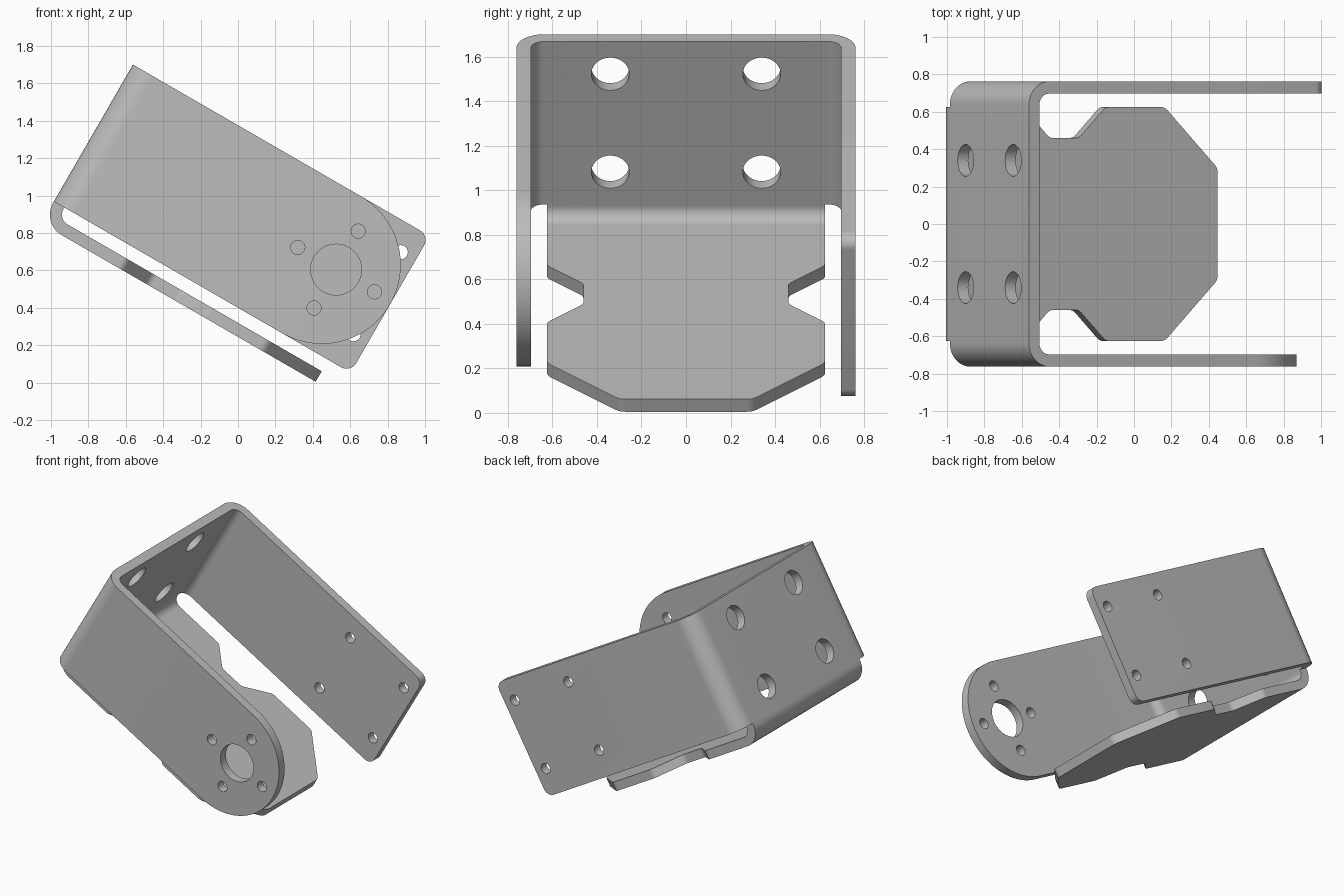
import bpy, bmesh, math
from mathutils import Vector

if "Cube" in bpy.data.objects:
    bpy.data.objects.remove(bpy.data.objects["Cube"])

# Bracket dimensions, in a frame that is tilted at the end
TILT = math.radians(30)
T = 0.065                      # sheet thickness
R_OUT, R_IN = 0.125, 0.06      # bend radii
BACK, END = -1.337, 0.495      # back face and arm tips
LOW, HIGH = 0.347, 1.192       # lower and upper arm edges
MID = (LOW + HIGH) / 2
HALF = 0.762                   # half width over the arms
FLOOR = 0.212                  # underside of the flange

grey = bpy.data.materials.new("metal_grey")
grey.use_nodes = True
colour = (0.5, 0.5, 0.5, 1)
grey.diffuse_color = colour
grey.node_tree.nodes["Principled BSDF"].inputs["Base Color"].default_value = colour


def rounded(corners, steps=12):
    """Outline from (a, b, radius) corners, with an arc at each radius."""
    out = []
    for i, (a, b, r) in enumerate(corners):
        p = Vector((a, b))
        if r == 0:
            out.append(p)
            continue
        d1 = (Vector(corners[i - 1][:2]) - p).normalized()
        d2 = (Vector(corners[(i + 1) % len(corners)][:2]) - p).normalized()
        half = d1.angle(d2) / 2
        centre = p + (d1 + d2).normalized() * (r / math.sin(half))
        s = p + d1 * (r / math.tan(half)) - centre
        e = p + d2 * (r / math.tan(half)) - centre
        sweep = math.pi - 2 * half
        for k in range(steps + 1):
            t = k / steps
            w1, w2 = math.sin((1 - t) * sweep), math.sin(t * sweep)
            out.append(centre + (s * w1 + e * w2) / math.sin(sweep))
    return out


def circle(a, b, r, n=48):
    return [Vector((a + r * math.cos(2 * math.pi * k / n),
                    b + r * math.sin(2 * math.pi * k / n))) for k in range(n)]


PLACE = {"x": lambda a, b, h: (h, a, b),
         "y": lambda a, b, h: (a, h, b),
         "z": lambda a, b, h: (a, b, h)}


def prism(name, outline, axis, lo, hi):
    """Extrude a flat outline along an axis."""
    bm = bmesh.new()
    face = bm.faces.new([bm.verts.new(PLACE[axis](p[0], p[1], lo)) for p in outline])
    new = bmesh.ops.extrude_face_region(bm, geom=[face])["geom"]
    move = Vector(PLACE[axis](0, 0, hi - lo))
    bmesh.ops.translate(bm, vec=move, verts=[g for g in new if isinstance(g, bmesh.types.BMVert)])
    bmesh.ops.recalc_face_normals(bm, faces=bm.faces)
    mesh = bpy.data.meshes.new(name)
    bm.to_mesh(mesh)
    bm.free()
    mesh.materials.append(grey)
    obj = bpy.data.objects.new(name, mesh)
    bpy.context.collection.objects.link(obj)
    return obj


def carve(obj, cutter, operation="DIFFERENCE"):
    mod = obj.modifiers.new("carve", "BOOLEAN")
    mod.object, mod.operation, mod.solver = cutter, operation, "EXACT"
    bpy.context.view_layer.objects.active = obj
    bpy.ops.object.modifier_apply(modifier=mod.name)
    bpy.data.objects.remove(cutter)


def finish(obj):
    obj.rotation_euler.y = TILT
    bpy.ops.object.select_all(action="DESELECT")
    obj.select_set(True)
    bpy.context.view_layer.objects.active = obj
    bpy.ops.object.shade_smooth_by_angle(angle=math.radians(25))


# Channel: back plate with two bent arms, trimmed to the side profile
inner = HALF - T
channel = prism("channel", rounded([
    (0.6, -HALF, 0), (BACK, -HALF, R_OUT), (BACK, HALF, R_OUT), (0.6, HALF, 0),
    (0.6, inner, 0), (BACK + T, inner, R_IN), (BACK + T, -inner, R_IN), (0.6, -inner, 0)]),
    "z", 0.2, 1.3)
carve(channel, prism("side_profile", rounded([
    (-1.5, LOW, 0), (END, LOW, 0.06), (END, HIGH, 0.06), (-1.5, HIGH, 0)]),
    "y", -1, 1), "INTERSECT")

# Round tip of the front arm
radius = (HIGH - LOW) / 2
tip = END - radius
arc = [(tip + radius * math.sin(math.pi * k / 48), MID + radius * math.cos(math.pi * k / 48))
       for k in range(49)]
carve(channel, prism("tip_cutter", arc + [(tip, 0.2), (0.7, 0.2), (0.7, 1.3), (tip, 1.3)],
                     "y", -1, -0.5))

# Front arm: hub hole with four screw holes around it
HUB_U, HUB_V = 0.152, 0.786
carve(channel, prism("hub_hole", circle(HUB_U, HUB_V, 0.136), "y", -1, -0.5))
for du, dv in ((1, 0), (-1, 0), (0, 1), (0, -1)):
    ring = circle(HUB_U + 0.237 * du, HUB_V + 0.237 * dv, 0.038, 24)
    carve(channel, prism("screw_hole", ring, "y", -1, -0.5))

# Back arm: square of screw holes; back plate: square of large holes
for i in (-1, 1):
    for j in (-1, 1):
        ring = circle(HUB_U + 0.253 * i, HUB_V + 0.253 * j, 0.038, 24)
        carve(channel, prism("screw_hole", ring, "y", 0.5, 1))
        ring = circle(0.34 * i, MID + 0.254 * j, 0.085)
        carve(channel, prism("plate_hole", ring, "x", -1.5, -1.1))
finish(channel)

# Flange: bent tongue under the arms, trimmed to its notched plan
flange = prism("lower_flange", rounded([
    (BACK, LOW, 0), (BACK, FLOOR, R_OUT), (0.357, FLOOR, 0),
    (0.357, FLOOR + T, 0), (BACK + T, FLOOR + T, R_IN), (BACK + T, LOW, 0)]),
    "y", -0.7, 0.7)
side = [(-1.5, 0.625, 0), (-0.845, 0.625, 0.05), (-0.68, 0.46, 0.05), (-0.5, 0.46, 0.05),
        (-0.335, 0.625, 0.05), (0.03, 0.625, 0.06), (0.357, 0.3, 0.06)]
nose = [(0.4, 0.3, 0)]
side[-1] = (0.357, 0.298, 0.06)
plan = side + [(u, -y, r) for u, y, r in reversed(side)]
carve(flange, prism("flange_plan", rounded(plan), "z", 0, 0.6), "INTERSECT")
finish(flange)
